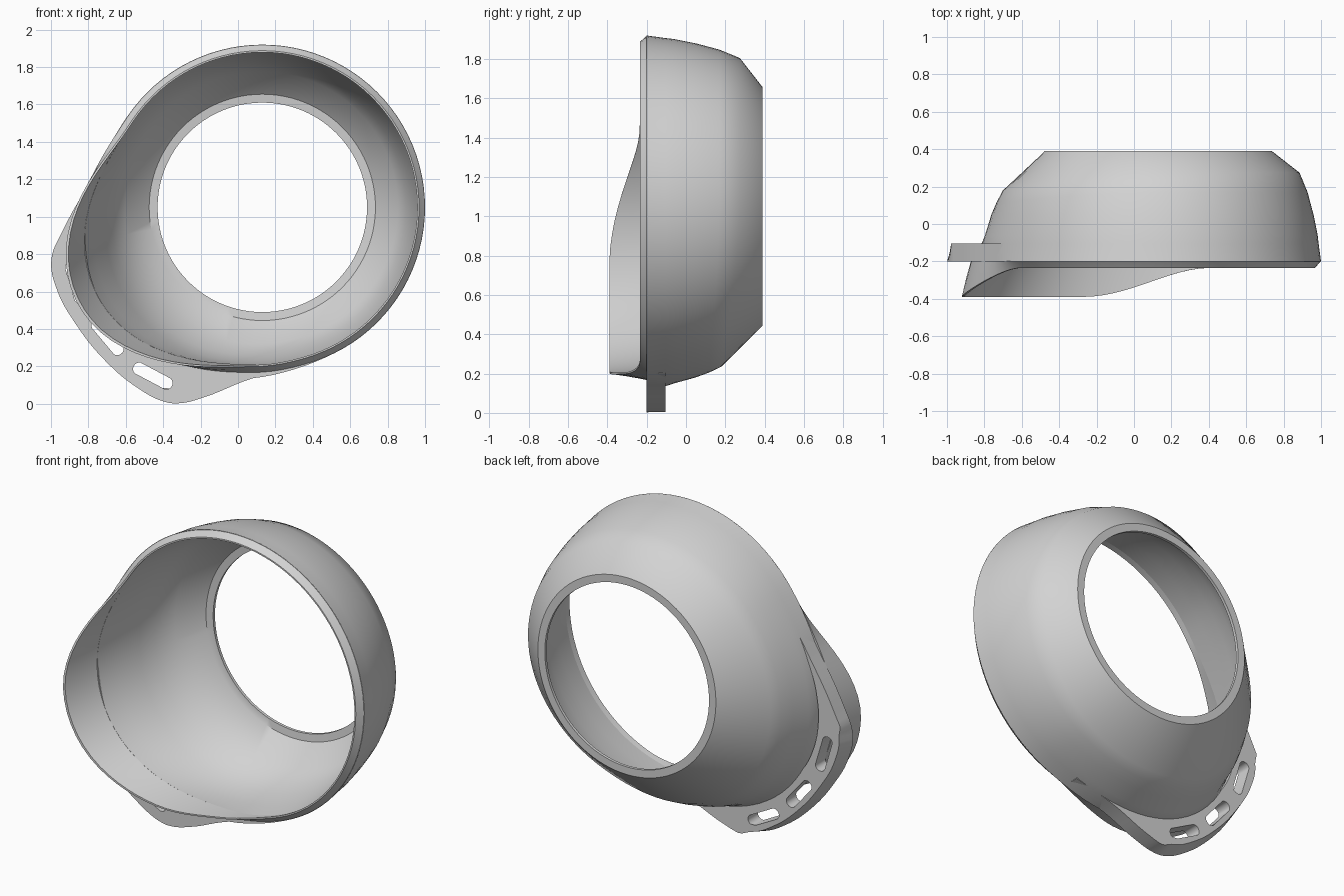
import bpy, bmesh, math
from math import radians, cos, sin, pi

if "Cube" in bpy.data.objects:
    bpy.data.objects.remove(bpy.data.objects["Cube"])

CX, CZ = 0.13, 1.05      # axis of the round opening
SEG = 96

grey = bpy.data.materials.new("light_grey")
grey.diffuse_color = (0.65, 0.65, 0.65, 1)
grey.use_nodes = True
grey.node_tree.nodes["Principled BSDF"].inputs["Base Color"].default_value = grey.diffuse_color


def away(deg, centre):
    return abs((deg - centre + 180) % 360 - 180)


def swell(deg, centre, half):
    """Sideways swelling of the round wall, 0 to 1."""
    d = away(deg, centre)
    return cos(pi / 2 * d / half) ** 2 if d < half else 0.0


def lip_swell(deg):
    return swell(deg, 207, 60)


def body_swell(deg):
    return swell(deg, 220, 76)


def fade(deg, centre, full, zero):
    t = min(max((zero - away(deg, centre)) / (zero - full), 0), 1)
    return t * t * (3 - 2 * t)


def polar(r, deg):
    return CX + r * cos(radians(deg)), CZ + r * sin(radians(deg))


def finish(ob, angle=35):
    ob.data.materials.clear()
    ob.data.materials.append(grey)
    bpy.ops.object.select_all(action='DESELECT')
    ob.select_set(True)
    bpy.context.view_layer.objects.active = ob
    bpy.ops.object.shade_smooth_by_angle(angle=radians(angle))


def ring(name, profile):
    """Closed ring; profile(angle) gives a list of (y, radius)."""
    bm = bmesh.new()
    rows = []
    for i in range(SEG):
        a = 360 * i / SEG
        row = []
        for y, r in profile(a):
            x, z = polar(r, a)
            row.append(bm.verts.new((x, y, z)))
        rows.append(row)
    n = len(rows[0])
    for i in range(SEG):
        p, q = rows[i], rows[(i + 1) % SEG]
        for j in range(n):
            k = (j + 1) % n
            bm.faces.new((p[j], p[k], q[k], q[j]))
    bmesh.ops.recalc_face_normals(bm, faces=bm.faces)
    me = bpy.data.meshes.new(name)
    bm.to_mesh(me)
    bm.free()
    ob = bpy.data.objects.new(name, me)
    bpy.context.collection.objects.link(ob)
    finish(ob)


def cup_profile(a):
    b, f = body_swell(a), lip_swell(a)
    k = fade(a, 225, 50, 140)     # rear cone starts earlier at lower left
    return [
        (-0.200, 0.870 + 0.14 * b),
        (-0.105, 0.857 + 0.155 * b),
        (-0.060, 0.852 + 0.135 * b),
        (0.05, 0.830 + 0.115 * b),
        (0.17 - 0.05 * k, 0.798 + 0.014 * k + 0.095 * b),
        (0.275 - 0.095 * k, 0.755 + 0.035 * k + 0.078 * b),
        (0.39, 0.607), (0.39, 0.56), (0.372, 0.56), (0.367, 0.605),
        (0.25, 0.725 + 0.02 * b),
        (0.15, 0.768 + 0.065 * b),
        (0.05, 0.795 + 0.085 * b),
        (-0.08, 0.818 + 0.075 * b + 0.06 * f),
        (-0.20, 0.832 + 0.03 * b + 0.14 * f)]


def lip_profile(a):
    b, f, reach = body_swell(a), lip_swell(a), fade(a, 220, 24, 69)
    low = 0.02 * swell(a, 256, 32)
    return [
        (-0.198, 0.870 + 0.18 * f + low),
        (-0.212 - 0.075 * reach, 0.857 + 0.225 * f + low),
        (-0.235 - 0.155 * reach, 0.838 + 0.276 * f + low),
        (-0.235 - 0.155 * reach, 0.829 + 0.270 * f + low),
        (-0.212 - 0.075 * reach, 0.831 + 0.015 * b + 0.205 * f + low * 0.5),
        (-0.198, 0.832 + 0.03 * b + 0.14 * f)]


# tapering cup wall with the round rear opening
ring("cup_shell", cup_profile)
# front rim that grows into the flared lip
ring("front_lip", lip_profile)

# strap flange: crescent plate with three slots
cu = bpy.data.curves.new("strap_flange", 'CURVE')
cu.dimensions = '2D'
cu.fill_mode = 'BOTH'
cu.extrude = 0.048
cu.resolution_u = 6


def spline(points, sharp=()):
    s = cu.splines.new('BEZIER')
    s.bezier_points.add(len(points) - 1)
    s.use_cyclic_u = True
    for i, (p, c) in enumerate(zip(s.bezier_points, points)):
        p.co = (c[0], c[1], 0)
        h = 'VECTOR' if i in sharp else 'AUTO'
        p.handle_left_type = p.handle_right_type = h


outer = [(-0.54, 1.58), (-0.75, 1.25), (-0.94, 0.92), (-0.998, 0.77),
         (-0.97, 0.615), (-0.87, 0.43), (-0.71, 0.23), (-0.53, 0.08),
         (-0.39, 0.01), (-0.31, 0.003), (-0.18, 0.035), (0.06, 0.13),
         (0.33, 0.20)]
inner = [polar(0.845 + 0.03 * body_swell(a) + 0.135 * lip_swell(a), a)
         for a in range(283, 141, -10)]
spline(outer + inner, (0, len(outer) - 1, len(outer), len(outer) + len(inner) - 1))

for a, r in ((202, 1.075), (220, 1.08), (237, 1.075)):
    cx, cz = polar(r, a)
    t = radians(a + 90 + (a - 220) * 0.3)
    pts = []
    for k in range(16):          # rounded slot outline
        u = 2 * pi * (k + 0.5) / 16
        du = 0.03 * cos(u) + math.copysign(0.085, cos(u))
        dv = 0.033 * sin(u)
        pts.append((cx + du * cos(t) - dv * sin(t), cz + du * sin(t) + dv * cos(t)))
    spline(pts, range(16))

flange = bpy.data.objects.new("strap_flange", cu)
bpy.context.collection.objects.link(flange)
flange.rotation_euler = (pi / 2, 0, 0)
flange.location = (0, -0.152, 0)
bpy.ops.object.select_all(action='DESELECT')
flange.select_set(True)
bpy.context.view_layer.objects.active = flange
bpy.ops.object.convert(target='MESH')
flange = bpy.context.view_layer.objects.active
bm = bmesh.new()
bm.from_mesh(flange.data)
bmesh.ops.remove_doubles(bm, verts=bm.verts, dist=0.0005)
# draft the outer edge inwards towards the back
for v in bm.verts:
    r = math.hypot(v.co.x - CX, v.co.y - CZ)
    if v.co.z < 0 and r > 1.13:
        s = 1 - 0.03 * min((r - 1.13) / 0.03, 1) / r
        v.co.x, v.co.y = CX + (v.co.x - CX) * s, CZ + (v.co.y - CZ) * s
bmesh.ops.recalc_face_normals(bm, faces=bm.faces)
bm.to_mesh(flange.data)
bm.free()
finish(flange, 30)
